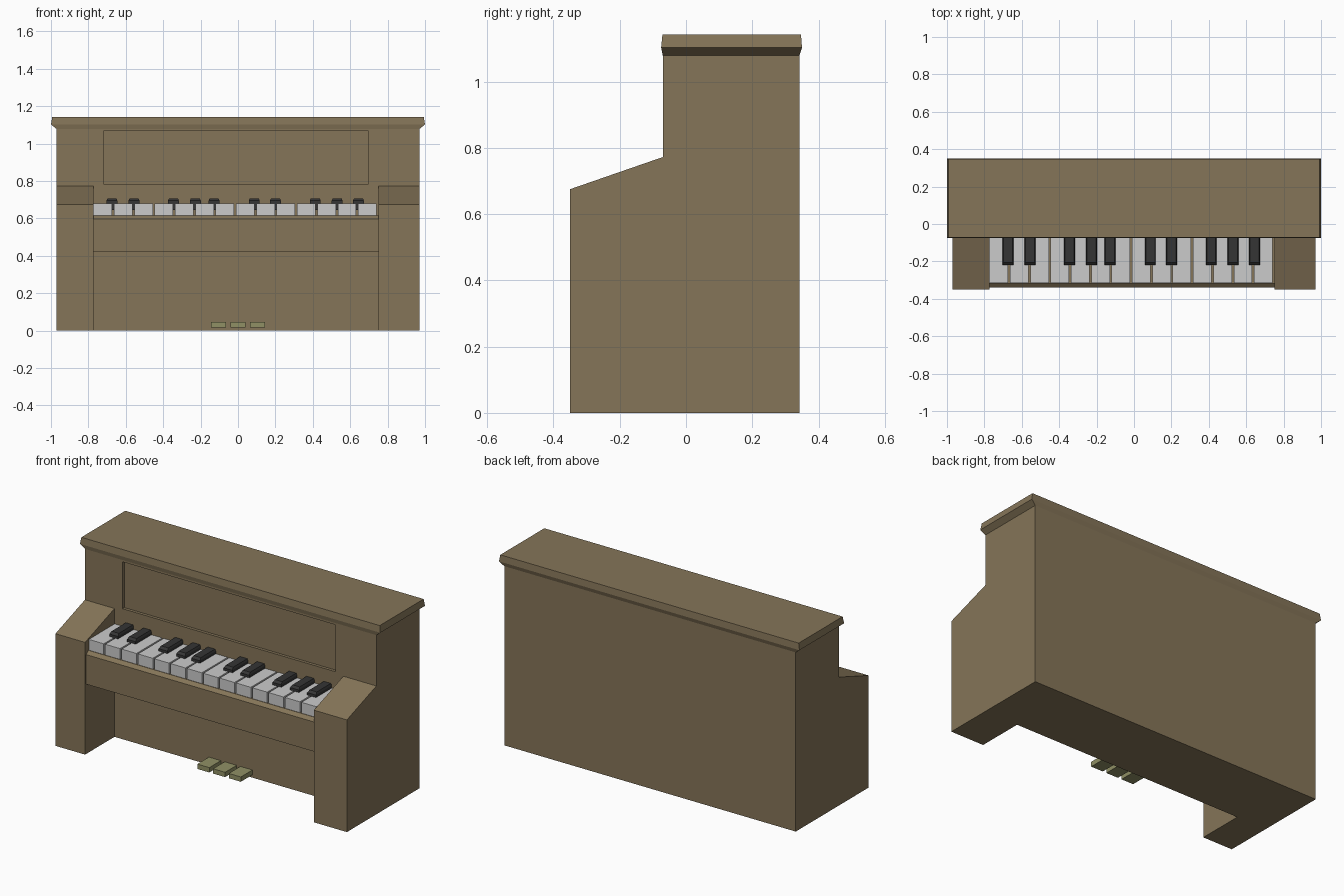
import bpy, bmesh

if "Cube" in bpy.data.objects:
    bpy.data.objects.remove(bpy.data.objects["Cube"])


def material(name, rgb):
    m = bpy.data.materials.new(name)
    m.diffuse_color = (*rgb, 1)
    m.use_nodes = True
    m.node_tree.nodes["Principled BSDF"].inputs["Base Color"].default_value = m.diffuse_color
    return m


wood = material("wood", (0.235, 0.178, 0.098))
ivory = material("ivory", (0.8, 0.8, 0.8))
ebony = material("ebony", (0.035, 0.035, 0.035))
brass = material("brass", (0.28, 0.28, 0.13))


def build(name, rings, mat):
    """Closed solid lofted through rings of equal point count."""
    bm = bmesh.new()
    loops = [[bm.verts.new(p) for p in r] for r in rings]
    n = len(loops[0])
    bm.faces.new(loops[0])
    bm.faces.new(loops[-1])
    for a, b in zip(loops, loops[1:]):
        for i in range(n):
            j = (i + 1) % n
            bm.faces.new((a[i], a[j], b[j], b[i]))
    bmesh.ops.recalc_face_normals(bm, faces=bm.faces)
    me = bpy.data.meshes.new(name)
    bm.to_mesh(me)
    bm.free()
    me.materials.append(mat)
    ob = bpy.data.objects.new(name, me)
    bpy.context.collection.objects.link(ob)
    return ob


def rect(x0, x1, y0, y1, z):
    return [(x0, y0, z), (x1, y0, z), (x1, y1, z), (x0, y1, z)]


def box(name, x0, x1, y0, y1, z0, z1, mat):
    return build(name, [rect(x0, x1, y0, y1, z0), rect(x0, x1, y0, y1, z1)], mat)


def extrude_x(name, profile, x0, x1, mat):
    return build(name, [[(x, y, z) for y, z in profile] for x in (x0, x1)], mat)


LEFT, RIGHT, FACE, BACK = -0.773, 0.75, -0.07, 0.342

# Main case with a recessed upper panel
case = box("case", -0.97, 0.97, FACE, BACK, 0, 1.078, wood)
cutter = box("panel_cutter", -0.72, 0.697, -0.2, FACE + 0.018, 0.785, 1.067, wood)
cutter.hide_render = True
cutter.hide_viewport = True
mod = case.modifiers.new("panel_recess", "BOOLEAN")
mod.operation = "DIFFERENCE"
mod.solver = "EXACT"
mod.object = cutter

# Arms with sloping tops
arm = [(-0.35, 0), (-0.35, 0.675), (FACE, 0.772), (FACE, 0)]
extrude_x("left_arm", arm, -0.97, LEFT, wood)
extrude_x("right_arm", arm, RIGHT, 0.97, wood)

# Key bed with a chamfered front lip
bed = [(-0.34, 0.42), (-0.34, 0.598), (-0.318, 0.615), (FACE, 0.615), (FACE, 0.42)]
extrude_x("key_bed", bed, LEFT, RIGHT, wood)

# Flared lid
build("lid", [rect(-0.97, 0.97, -0.07, 0.342, 1.078),
              rect(-1.0, 1.0, -0.075, 0.35, 1.102),
              rect(-0.993, 0.993, -0.071, 0.347, 1.142)], wood)

# White keys
pitch = (RIGHT - LEFT) / 14
for i in range(14):
    x = LEFT + i * pitch
    box(f"white_key_{i + 1}", x + 0.001, x + pitch - 0.009, -0.315, FACE, 0.615, 0.68, ivory)

# Black keys: narrow stem in the gap, tapered cap on top
centres = (-0.674, -0.556, -0.345, -0.228, -0.128, 0.087, 0.2, 0.413, 0.53, 0.644)
gaps = (1, 2, 4, 5, 6, 8, 9, 11, 12, 13)
for k, (x, g) in enumerate(zip(centres, gaps), 1):
    build(f"black_key_{k}", [rect(x - 0.029, x + 0.029, -0.22, FACE, 0.68),
                             rect(x - 0.029, x + 0.029, -0.22, FACE, 0.695),
                             rect(x - 0.024, x + 0.024, -0.205, FACE, 0.707)], ebony)
    s = LEFT + g * pitch
    box(f"black_key_stem_{k}", s - 0.009, s + 0.001, -0.22, FACE, 0.645, 0.68, ebony)

# Pedals
for side, x in (("left", -0.105), ("middle", 0.0), ("right", 0.105)):
    box(f"{side}_pedal", x - 0.04, x + 0.04, -0.18, FACE, 0.017, 0.046, brass)
